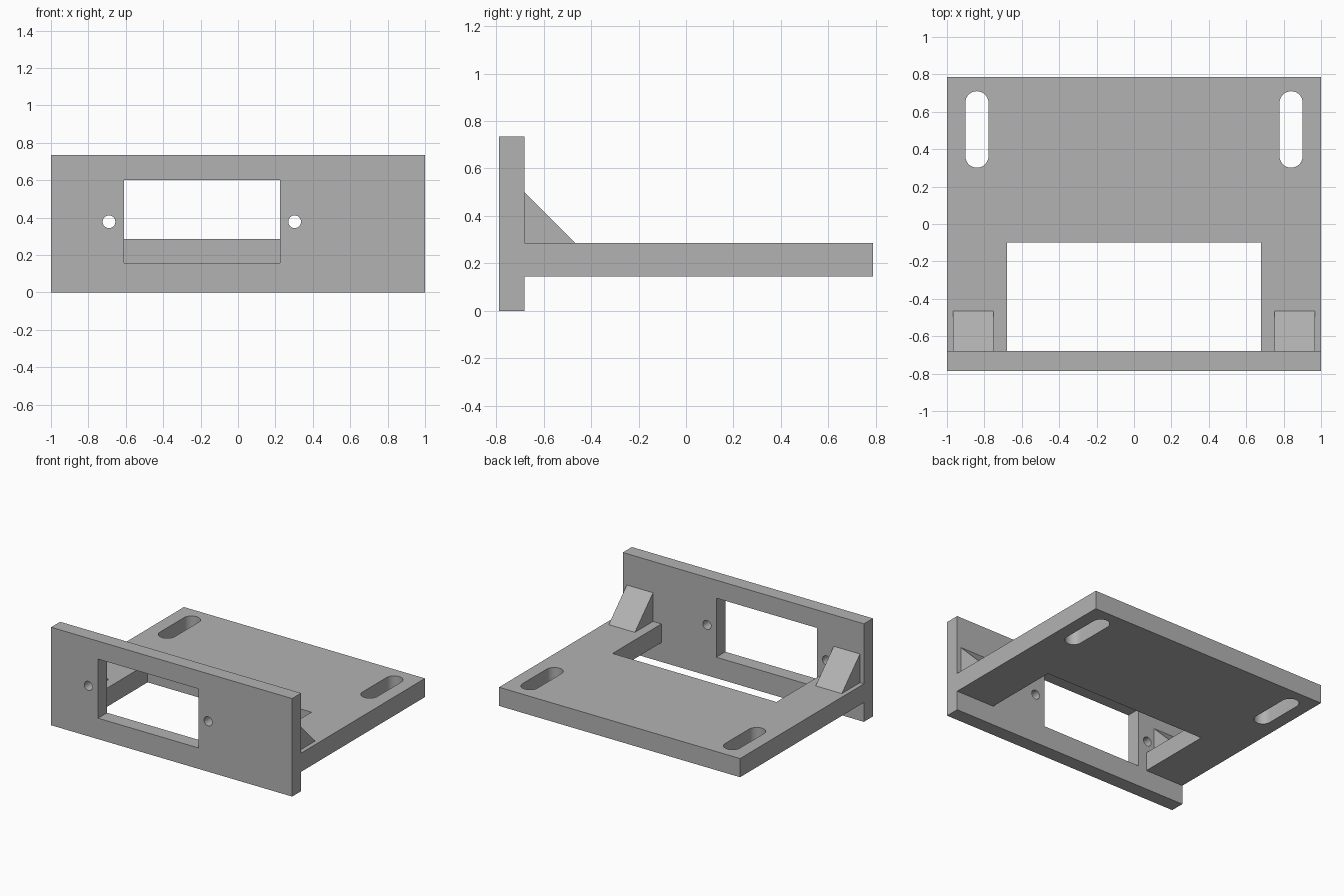
import bpy, math
import bmesh
from mathutils import Vector

cube = bpy.data.objects.get("Cube")
if cube:
    bpy.data.objects.remove(cube, do_unlink=True)

grey = bpy.data.materials.new("plain grey")
grey.use_nodes = True
colour = (0.45, 0.45, 0.45, 1)
grey.diffuse_color = colour
grey.node_tree.nodes["Principled BSDF"].inputs["Base Color"].default_value = colour


def prism(name, outline, axis, start, end):
    """Extrude a 2D outline along one axis; the other two axes keep x, y, z order."""
    def place(p, depth):
        co = list(p)
        co.insert(axis, depth)
        return co
    bm = bmesh.new()
    face = bm.faces.new([bm.verts.new(place(p, start)) for p in outline])
    new = bmesh.ops.extrude_face_region(bm, geom=[face])["geom"]
    move = Vector(place((0, 0), end - start))
    bmesh.ops.translate(bm, vec=move, verts=[v for v in new if isinstance(v, bmesh.types.BMVert)])
    bmesh.ops.recalc_face_normals(bm, faces=bm.faces)
    mesh = bpy.data.meshes.new(name)
    bm.to_mesh(mesh)
    bm.free()
    mesh.materials.append(grey)
    obj = bpy.data.objects.new(name, mesh)
    bpy.context.collection.objects.link(obj)
    return obj


def rect(a0, a1, b0, b1):
    return [(a0, b0), (a1, b0), (a1, b1), (a0, b1)]


def rounded(cx, low, high, r, steps=16):
    """Slot outline with round ends; a circle when low equals high."""
    pts = []
    for centre, turn in ((high, 0), (low, math.pi)):
        last = steps if low == high else steps + 1
        for i in range(last):
            a = turn + math.pi * i / steps
            pts.append((cx + r * math.cos(a), centre + r * math.sin(a)))
    return pts


FRONT, PANEL_BACK, BACK = -0.787, -0.68, 0.787
FLOOR, DECK = 0.145, 0.285
INSIDE = -0.73          # joints overlap inside the panel before merging

# Upright front panel
bracket = prism("mounting_bracket", rect(-1, 1, 0, 0.735), 1, FRONT, PANEL_BACK)

# Flat base with a wide notch behind the panel
half = [(0.68, -0.10), (0.68, INSIDE), (1, INSIDE), (1, BACK)]
outline = half + [(-x, y) for x, y in reversed(half)]
joined = [prism("base_plate", outline, 2, FLOOR, DECK)]

# Sloped corner braces
brace = [(-0.465, DECK), (PANEL_BACK, 0.50), (INSIDE, 0.50), (INSIDE, 0.22), (-0.465, 0.22)]
for side, x0, x1 in (("left", 0.75, 0.967), ("right", -0.967, -0.75)):
    joined.append(prism(side + "_brace", brace, 0, x0, x1))

# Window, screw holes and adjustment slots
cutters = [prism("window_cutter", rect(-0.61, 0.225, 0.157, 0.60), 1, -0.9, -0.6)]
for x in (-0.69, 0.303):
    cutters.append(prism("screw_hole_cutter", rounded(x, 0.378, 0.378, 0.034), 1, -0.9, -0.6))
for x in (-0.84, 0.84):
    cutters.append(prism("slot_cutter", rounded(x, 0.363, 0.648, 0.062), 2, 0, 0.4))

# Merge the parts and cut the openings
helpers = joined + cutters
for helper in helpers:
    helper.hide_render = True
    mod = bracket.modifiers.new(helper.name, "BOOLEAN")
    mod.solver = "EXACT"
    mod.operation = "UNION" if helper in joined else "DIFFERENCE"
    mod.object = helper
bpy.context.view_layer.update()
graph = bpy.context.evaluated_depsgraph_get()
solid = bpy.data.meshes.new_from_object(bracket.evaluated_get(graph))
bracket.modifiers.clear()
bracket.data = solid
for helper in helpers:
    bpy.data.objects.remove(helper, do_unlink=True)

# Smooth hole walls, sharp edges elsewhere
for obj in bpy.context.selected_objects:
    obj.select_set(False)
bracket.select_set(True)
bpy.context.view_layer.objects.active = bracket
bpy.ops.object.shade_smooth_by_angle(angle=math.radians(30))
